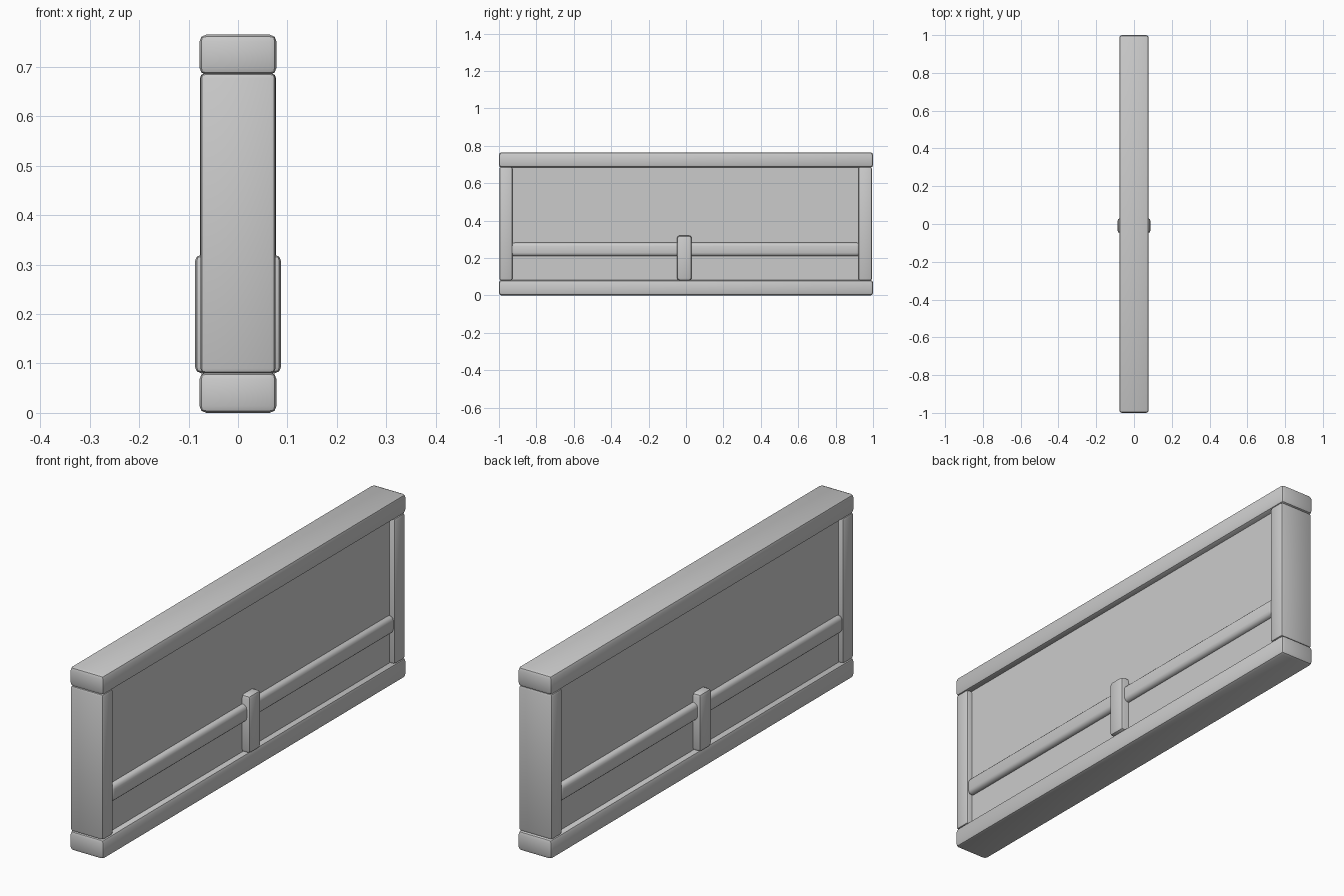
import bpy
import math

cube = bpy.data.objects.get("Cube")
if cube:
    bpy.data.objects.remove(cube, do_unlink=True)

grey = bpy.data.materials.new("plain_grey")
grey.use_nodes = True
GREY = (0.6, 0.6, 0.6, 1.0)
grey.diffuse_color = GREY
grey.node_tree.nodes["Principled BSDF"].inputs["Base Color"].default_value = GREY


def block(name, half_x, y0, y1, z0, z1, bevel=0.0, segments=2):
    """Bevelled box, symmetric in x, spanning the given y and z ranges."""
    bpy.ops.mesh.primitive_cube_add(size=1, location=(0, (y0 + y1) / 2, (z0 + z1) / 2))
    obj = bpy.context.object
    obj.name = name
    obj.scale = (2 * half_x, y1 - y0, z1 - z0)
    bpy.ops.object.transform_apply(location=False, rotation=False, scale=True)
    obj.data.materials.append(grey)
    if bevel:
        mod = obj.modifiers.new("Soft edges", 'BEVEL')
        mod.width = bevel
        mod.segments = segments
        mod.limit_method = 'ANGLE'
        bpy.ops.object.modifier_apply(modifier=mod.name)
    bpy.ops.object.shade_smooth_by_angle(angle=math.radians(35))
    return obj


# Long top and bottom beams
block("bottom_beam", 0.078, -1.0, 1.0, 0.0, 0.082, 0.014)
block("top_beam", 0.078, -1.0, 1.0, 0.684, 0.765, 0.014)

# Upright at each end
block("front_upright", 0.076, -0.998, -0.928, 0.08, 0.687, 0.01)
block("back_upright", 0.077, 0.922, 0.994, 0.08, 0.687, 0.01)

# Recessed infill panel
block("infill_panel", 0.053, -0.95, 0.95, 0.06, 0.70)

# Rounded rail across both faces
block("cross_rail", 0.074, -0.935, 0.93, 0.21, 0.282, 0.018, 3)

# Short post over the rail in the middle
block("middle_post", 0.087, -0.048, 0.03, 0.08, 0.32, 0.013)
